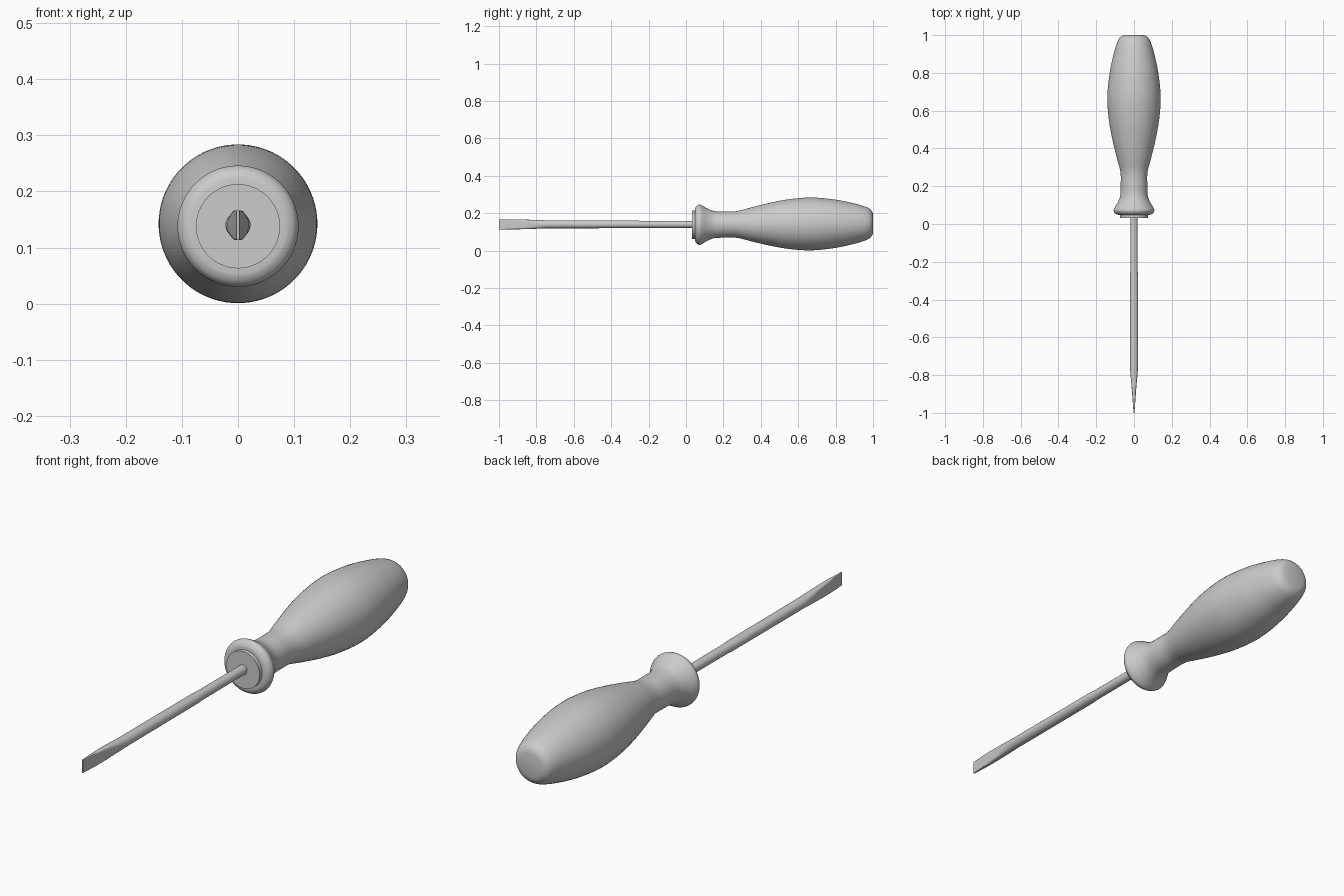
import bpy, bmesh, math
from mathutils import Vector

if "Cube" in bpy.data.objects:
    bpy.data.objects.remove(bpy.data.objects["Cube"], do_unlink=True)

AXIS_Z = 0.139


def loft(name, rings, angle=30):
    """Skin closed rings of points, cap both ends and shade smooth."""
    bm = bmesh.new()
    loops = [[bm.verts.new(p) for p in ring] for ring in rings]
    n = len(loops[0])
    for a, b in zip(loops, loops[1:]):
        for i in range(n):
            j = (i + 1) % n
            bm.faces.new((a[i], a[j], b[j], b[i]))
    bm.faces.new(loops[0])
    bm.faces.new(loops[-1])
    bmesh.ops.recalc_face_normals(bm, faces=bm.faces)
    mesh = bpy.data.meshes.new(name)
    bm.to_mesh(mesh)
    bm.free()
    obj = bpy.data.objects.new(name, mesh)
    bpy.context.collection.objects.link(obj)
    bpy.ops.object.select_all(action="DESELECT")
    obj.select_set(True)
    bpy.context.view_layer.objects.active = obj
    bpy.ops.object.shade_smooth_by_angle(angle=math.radians(angle))
    return obj


def section(y, half_x, half_z, z, power=1.0, n=64):
    """Ring across the y axis; a lower power squares its corners."""
    ring = []
    for i in range(n):
        t = math.tau * (i + 0.5) / n
        c, s = math.cos(t), math.sin(t)
        ring.append((half_x * math.copysign(abs(c) ** power, c), y,
                     z + half_z * math.copysign(abs(s) ** power, s)))
    return ring


def smooth_profile(points, steps=5):
    """Spline through the points, with tangents scaled to each span."""
    pts = [Vector(p) for p in points]
    last = len(pts) - 1
    tangents = []
    for i in range(len(pts)):
        a, b = max(i - 1, 0), min(i + 1, last)
        length = sum((pts[k + 1] - pts[k]).length for k in range(a, b))
        tangents.append((pts[b] - pts[a]) / length)
    out = []
    for i in range(last):
        p, q = pts[i], pts[i + 1]
        d = (q - p).length
        for k in range(steps):
            t = k / steps
            out.append(p * (2*t**3 - 3*t**2 + 1) + q * (3*t**2 - 2*t**3)
                       + tangents[i] * d * (t**3 - 2*t**2 + t)
                       + tangents[i + 1] * d * (t**3 - t**2))
    return out + [pts[-1]]


# Handle: turned grip with collar, neck, belly and rounded butt (y, radius)
profile = [(0.048, 0.078), (0.05, 0.09), (0.058, 0.102), (0.072, 0.108),
           (0.088, 0.102), (0.115, 0.086), (0.15, 0.073), (0.21, 0.0705),
           (0.275, 0.072), (0.35, 0.091), (0.45, 0.115), (0.55, 0.133),
           (0.67, 0.1415), (0.8, 0.129), (0.9, 0.108), (0.955, 0.092),
           (0.982, 0.079), (0.995, 0.064), (1.0, 0.05)]
handle_rings = []
for y, r in smooth_profile(profile):
    handle_rings.append(section(y, r, r, 0.138 + 0.007 * (y - 0.05)))
loft("handle", handle_rings, 40)

# Ferrule: flat disc at the mouth of the collar
loft("ferrule", [section(y, 0.075, 0.075, 0.138) for y in (0.032, 0.06)])

# Shaft and blade: round rod ground down to a flat tip
stations = [(0.06, 0.019, 0.019, 1.0), (-0.25, 0.0195, 0.0195, 1.0),
            (-0.28, 0.0225, 0.0205, 1.0), (-0.74, 0.0225, 0.0215, 1.0),
            (-0.8, 0.0185, 0.0235, 0.75), (-0.87, 0.012, 0.026, 0.4),
            (-0.92, 0.0085, 0.0265, 0.25), (-1.0, 0.0025, 0.0265, 0.15)]
loft("shaft", [section(y, hx, hz, AXIS_Z + 0.001, p, 24)
               for y, hx, hz, p in stations])
